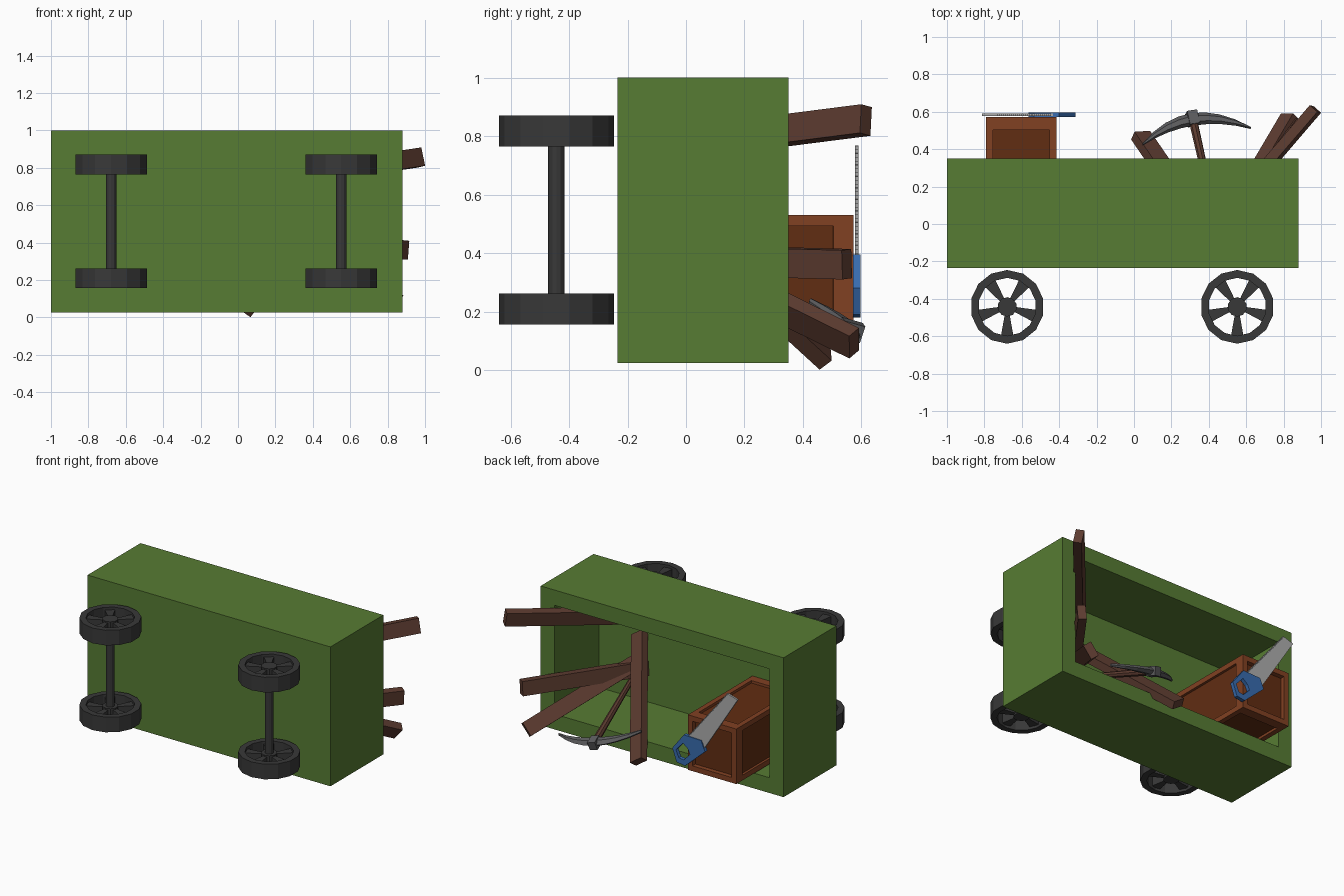
import bpy, bmesh, math
from mathutils import Vector, Matrix

if "Cube" in bpy.data.objects:
    bpy.data.objects.remove(bpy.data.objects["Cube"])

def mat(name, r, g, b):
    m = bpy.data.materials.new(name)
    m.diffuse_color = (r, g, b, 1)
    m.use_nodes = True
    m.node_tree.nodes["Principled BSDF"].inputs["Base Color"].default_value = m.diffuse_color
    return m

GREEN = mat("green_paint", .095, .20, .033)
DARK = mat("dark_rubber", .04, .04, .04)
WOOD = mat("old_wood", .11, .045, .03)
CRATE = mat("crate_frame", .22, .052, .016)
PANEL = mat("crate_panel", .12, .026, .006)
IRON = mat("iron", .11, .11, .115)
STEEL = mat("steel", .42, .42, .42)
BLUE = mat("blue_handle", .04, .15, .43)

def finish(name, bm, *mats):
    bmesh.ops.recalc_face_normals(bm, faces=bm.faces)
    me = bpy.data.meshes.new(name)
    bm.to_mesh(me)
    bm.free()
    for m in mats:
        me.materials.append(m)
    ob = bpy.data.objects.new(name, me)
    bpy.context.collection.objects.link(ob)
    return ob

def unit_cube(center=(0, 0, 0), size=(1, 1, 1)):
    bm = bmesh.new()
    bmesh.ops.create_cube(bm, size=1)
    bmesh.ops.scale(bm, vec=size, verts=bm.verts)
    bmesh.ops.translate(bm, vec=center, verts=bm.verts)
    bm.normal_update()
    return bm

def skin(bm, loops, closed=False):
    """Join matching loops of points; cap both ends unless closed."""
    loops = [[bm.verts.new(p) for p in loop] for loop in loops]
    n = len(loops[0])
    for a, b in zip(loops, loops[1:] + (loops[:1] if closed else [])):
        for i in range(n):
            j = (i + 1) % n
            bm.faces.new((a[i], a[j], b[j], b[i]))
    if not closed:
        bm.faces.new(loops[0])
        bm.faces.new(loops[-1])

def prism(bm, pts, lo, hi, place):
    skin(bm, [[place(p, h) for p in pts] for h in (lo, hi)])

def ring(bm, outer, inner, lo, hi, place):
    skin(bm, [[place(p, h) for p in pts] for pts, h in
              ((outer, lo), (outer, hi), (inner, hi), (inner, lo))], closed=True)

def flat(p, h):
    return (p[0], h, p[1])

def polar(r, a):
    return (r * math.cos(a), r * math.sin(a))

def circle(r, n):
    return [polar(r, math.pi / 2 + math.tau * i / n) for i in range(n)]

# Cart body: thick-walled box, open towards +y
def wall(t):
    x0, x1, z0, z1 = -1 + t, .88 - t, .025 + t, 1 - t
    return [(x0, z0), (x1, z0), (x1, z1), (x0, z1)]

bm = bmesh.new()
skin(bm, [[flat(p, y) for p in wall(t)]
          for t, y in ((0, -.235), (0, .35), (.107, .35), (.107, -.14))])
finish("cart_body", bm, GREEN)

# Wheels with five flared spokes, and axles
for side, cx in (("left", -.678), ("right", .552)):
    def place(p, h, cx=cx):
        return (cx + p[0], -.443 + p[1], h)
    for end, cz in (("low", .209), ("high", .817)):
        bm = bmesh.new()
        ring(bm, circle(.197, 14), circle(.155, 14), cz - .053, cz + .053, place)
        prism(bm, circle(.052, 10), cz - .045, cz + .045, place)
        for k in range(5):
            a = -math.pi / 2 + math.tau * k / 5
            wedge = [polar(.045, a - .3), polar(.163, a - .21),
                     polar(.163, a + .21), polar(.045, a + .3)]
            prism(bm, wedge, cz - .035, cz + .035, place)
        finish(f"{side}_{end}_wheel", bm, DARK)
    bm = bmesh.new()
    prism(bm, circle(.028, 12), .2, .83, place)
    finish(f"{side}_axle", bm, DARK)

# Crate with sunken panels
bm = unit_cube()
panels = list(bm.faces)
bmesh.ops.inset_individual(bm, faces=panels, thickness=.095, use_even_offset=True)
bmesh.ops.inset_individual(bm, faces=panels, thickness=0.001, depth=-.045)
for f in panels:
    f.material_index = 1
bmesh.ops.scale(bm, vec=(.375, .72, .385), verts=bm.verts)
bmesh.ops.translate(bm, vec=(-.6025, .212, .3375), verts=bm.verts)
finish("crate", bm, CRATE, PANEL)

def beam_matrix(a, b, hint):
    d = (b - a).normalized()
    w = (hint - hint.dot(d) * d).normalized()
    t = d.cross(w)
    return Matrix((w, t, d)).transposed().to_4x4()

# Loose planks leaning out of the cart
planks = [((.97, .615, .855), (.33, -.13, .76), (-.25, 0, 1)),
          ((.89, .55, .362), (.39, -.13, .38), (.1, 0, 1)),
          ((.835, .575, .092), (.42, -.13, .44), (.85, 0, 1)),
          ((.035, .475, .045), (.45, -.13, .60), (1, 0, -.6))]
for i, (a, b, hint) in enumerate(planks):
    a, b = Vector(a), Vector(b)
    bm = unit_cube((0, 0, 0), (.1, .055, (b - a).length))
    bm.transform(Matrix.Translation((a + b) / 2) @ beam_matrix(a, b, Vector(hint)))
    finish(f"plank_{i + 1}", bm, WOOD)

# Pickaxe: handle, collar and curved tapering head
tip, foot = Vector((.308, .588, .130)), Vector((.47, -.13, .335))
frame = beam_matrix(tip, foot, Vector((.56, .09, -.14)))
w = (tip - foot).normalized()
u = frame.to_3x3().col[0]
v = frame.to_3x3().col[1]
bm = bmesh.new()
bmesh.ops.create_cone(bm, cap_ends=True, segments=8, radius1=.024, radius2=.017,
                      depth=(tip - foot).length)
bm.transform(Matrix.Translation((tip + foot) / 2) @ frame)
finish("pickaxe_handle", bm, WOOD)
bm = unit_cube((0, 0, 0), (.055, .06, .075))
bm.transform(Matrix.Translation(tip - w * .025) @ frame)
finish("pickaxe_collar", bm, IRON)
bm = bmesh.new()
loops = []
for k in range(-4, 5):
    s = k / 4
    c = tip - w * (.03 + .095 * s * s) + u * (.3 * s)
    hw = .029 * (1 - s * s) + .006
    hv = .024 - .014 * abs(s)
    loops.append([c + w * hw * i + v * hv * j for i, j in
                  ((1, 0), (.3, 1), (-.6, 1), (-1, 0), (-.6, -1), (.3, -1))])
skin(bm, loops)
finish("pickaxe_head", bm, IRON)

# Hand saw lying on the crate: toothed blade and looped handle
root, end = Vector((-.425, .375)), Vector((-.74, .768))
out = Vector((.78, .62)) * .009
n = 30
blade = [(-.555, .34)]
for i in range(n):
    blade += [tuple(root.lerp(end, i / n)), tuple(root.lerp(end, (i + .5) / n) + out)]
blade += [tuple(end), (-.812, .745)]
bm = bmesh.new()
prism(bm, blade, .577, .590, flat)
finish("saw_blade", bm, STEEL)

grip = [(-.40, .395), (-.312, .28), (-.345, .19), (-.41, .18), (-.565, .32), (-.535, .39)]
hole = [(-.395, .335), (-.34, .275), (-.362, .225), (-.40, .22), (-.448, .27), (-.432, .305)]
bm = bmesh.new()
ring(bm, grip, hole, .571, .597, flat)
finish("saw_handle", bm, BLUE)
